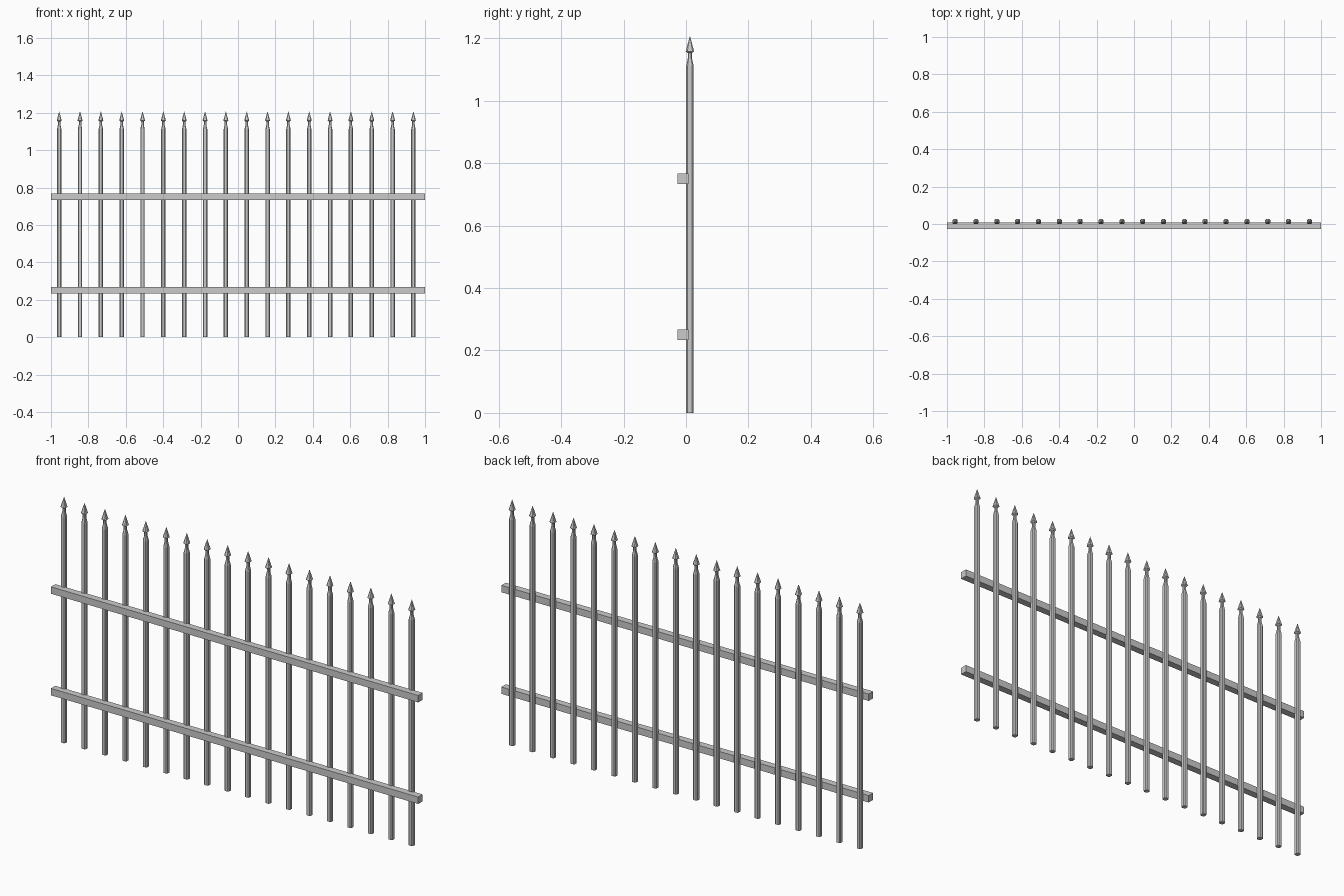
import bpy, bmesh

if "Cube" in bpy.data.objects:
    bpy.data.objects.remove(bpy.data.objects["Cube"])

COUNT, X0, STEP, YC = 18, -0.956, 0.1114, 0.0125


def finish(bm, name):
    bmesh.ops.recalc_face_normals(bm, faces=bm.faces)
    mesh = bpy.data.meshes.new(name)
    bm.to_mesh(mesh)
    obj = bpy.data.objects.new(name, mesh)
    bpy.context.collection.objects.link(obj)
    return obj


def rail(name, z):
    bm = bmesh.new()
    bmesh.ops.create_cube(bm, size=1)
    bmesh.ops.scale(bm, vec=(2.0, 0.034, 0.034), verts=bm.verts)
    obj = finish(bm, name)
    obj.location = (0, -0.0095, z)


def ring(bm, half, z):
    # square section with chamfered corners
    c = half * 0.6
    pts = [(half, c), (c, half), (-c, half), (-half, c),
           (-half, -c), (-c, -half), (c, -half), (half, -c)]
    return [bm.verts.new((x, y, z)) for x, y in pts]


def picket_mesh():
    # bar, tapered shoulder, neck and spear head: (half width, height)
    profile = [(0.0118, 0), (0.0118, 1.112), (0.0068, 1.135),
               (0.0068, 1.153), (0.0135, 1.158)]
    bm = bmesh.new()
    rings = [ring(bm, h, z) for h, z in profile]
    bm.faces.new(rings[0])
    for a, b in zip(rings, rings[1:]):
        for i in range(8):
            j = (i + 1) % 8
            bm.faces.new((a[i], a[j], b[j], b[i]))
    tip = bm.verts.new((0, 0, 1.208))
    for i in range(8):
        bm.faces.new((rings[-1][i], rings[-1][(i + 1) % 8], tip))
    return finish(bm, "picket")


# horizontal rails
rail("upper_rail", 0.75)
rail("lower_rail", 0.25)

# row of pickets sharing one mesh
first = picket_mesh()
first.location = (X0, YC, 0)
for i in range(1, COUNT):
    p = first.copy()
    p.location.x = X0 + i * STEP
    bpy.context.collection.objects.link(p)
